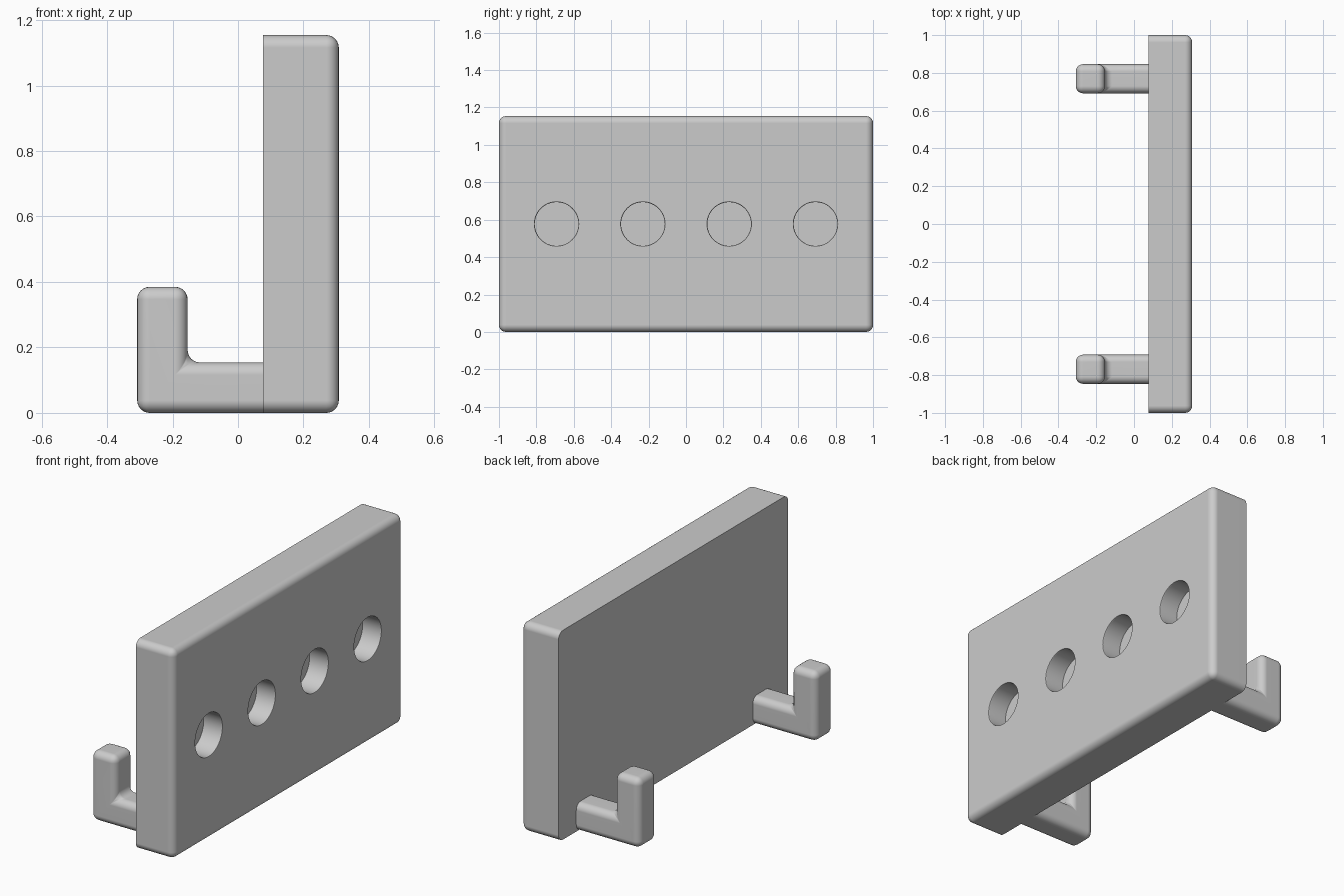
import bpy, bmesh, math
from mathutils import Matrix

if "Cube" in bpy.data.objects:
    bpy.data.objects.remove(bpy.data.objects["Cube"])

BACK = 0.077       # plane shared by the board's back and the hook roots
FRONT = 0.308
RADIUS = 0.038     # edge rounding

grey = bpy.data.materials.new("light_grey")
grey.diffuse_color = (0.6, 0.6, 0.6, 1)
grey.use_nodes = True
grey.node_tree.nodes["Principled BSDF"].inputs["Base Color"].default_value = grey.diffuse_color


def to_object(name, bm):
    bmesh.ops.recalc_face_normals(bm, faces=bm.faces)
    mesh = bpy.data.meshes.new(name)
    bm.to_mesh(mesh)
    bm.free()
    obj = bpy.data.objects.new(name, mesh)
    bpy.context.collection.objects.link(obj)
    mesh.materials.append(grey)
    return obj


def rounded_prism(name, outline, y0, y1):
    """Extrude an x-z outline along y; round every edge off the BACK plane."""
    bm = bmesh.new()
    face = bm.faces.new([bm.verts.new((x, y0, z)) for x, z in outline])
    ext = bmesh.ops.extrude_face_region(bm, geom=[face])
    for v in ext["geom"]:
        if isinstance(v, bmesh.types.BMVert):
            v.co.y = y1
    bmesh.ops.recalc_face_normals(bm, faces=bm.faces)
    edges = [e for e in bm.edges
             if not all(abs(v.co.x - BACK) < 1e-5 for v in e.verts)]
    bmesh.ops.bevel(bm, geom=edges, offset=RADIUS, segments=6, profile=0.5,
                    affect='EDGES', clamp_overlap=True)
    return to_object(name, bm)


def finish(obj):
    bpy.ops.object.select_all(action='DESELECT')
    obj.select_set(True)
    bpy.context.view_layer.objects.active = obj
    bpy.ops.object.shade_smooth_by_angle(angle=math.radians(35))
    wn = obj.modifiers.new("even_shading", 'WEIGHTED_NORMAL')
    wn.keep_sharp = True


# Board
board = rounded_prism("board", [(BACK, 0), (FRONT, 0), (FRONT, 1.154), (BACK, 1.154)], -1, 1)

# Blind round sockets with a slightly eased mouth: (x, radius) rings
rings = [(FRONT - 0.115, 0.117), (FRONT - 0.006, 0.117), (FRONT - 0.002, 0.119),
         (FRONT, 0.123), (FRONT + 0.05, 0.123)]
SIDES = 48
bm = bmesh.new()
for i in range(4):
    y = -0.692 + i * 0.4615
    loops = [[bm.verts.new((x, y + r * math.cos(2 * math.pi * k / SIDES),
                            0.577 + r * math.sin(2 * math.pi * k / SIDES)))
              for k in range(SIDES)] for x, r in rings]
    for a, b in zip(loops, loops[1:]):
        for k in range(SIDES):
            n = (k + 1) % SIDES
            bm.faces.new((a[k], a[n], b[n], b[k]))
    bm.faces.new(loops[0])
    bm.faces.new(loops[-1])
cutter = to_object("socket_cutter", bm)
cutter.hide_render = True

cut = board.modifiers.new("sockets", 'BOOLEAN')
cut.operation = 'DIFFERENCE'
cut.solver = 'EXACT'
cut.object = cutter
bpy.context.view_layer.objects.active = board
bpy.ops.object.modifier_apply(modifier=cut.name)
bpy.data.objects.remove(cutter)
finish(board)

# Two L-shaped hooks on the back
hook_outline = [(BACK, 0), (-0.308, 0), (-0.308, 0.385), (-0.154, 0.385),
                (-0.154, 0.154), (BACK, 0.154)]
for side, y in (("front", -0.769), ("rear", 0.769)):
    finish(rounded_prism(side + "_hook", hook_outline, y - 0.077, y + 0.077))
